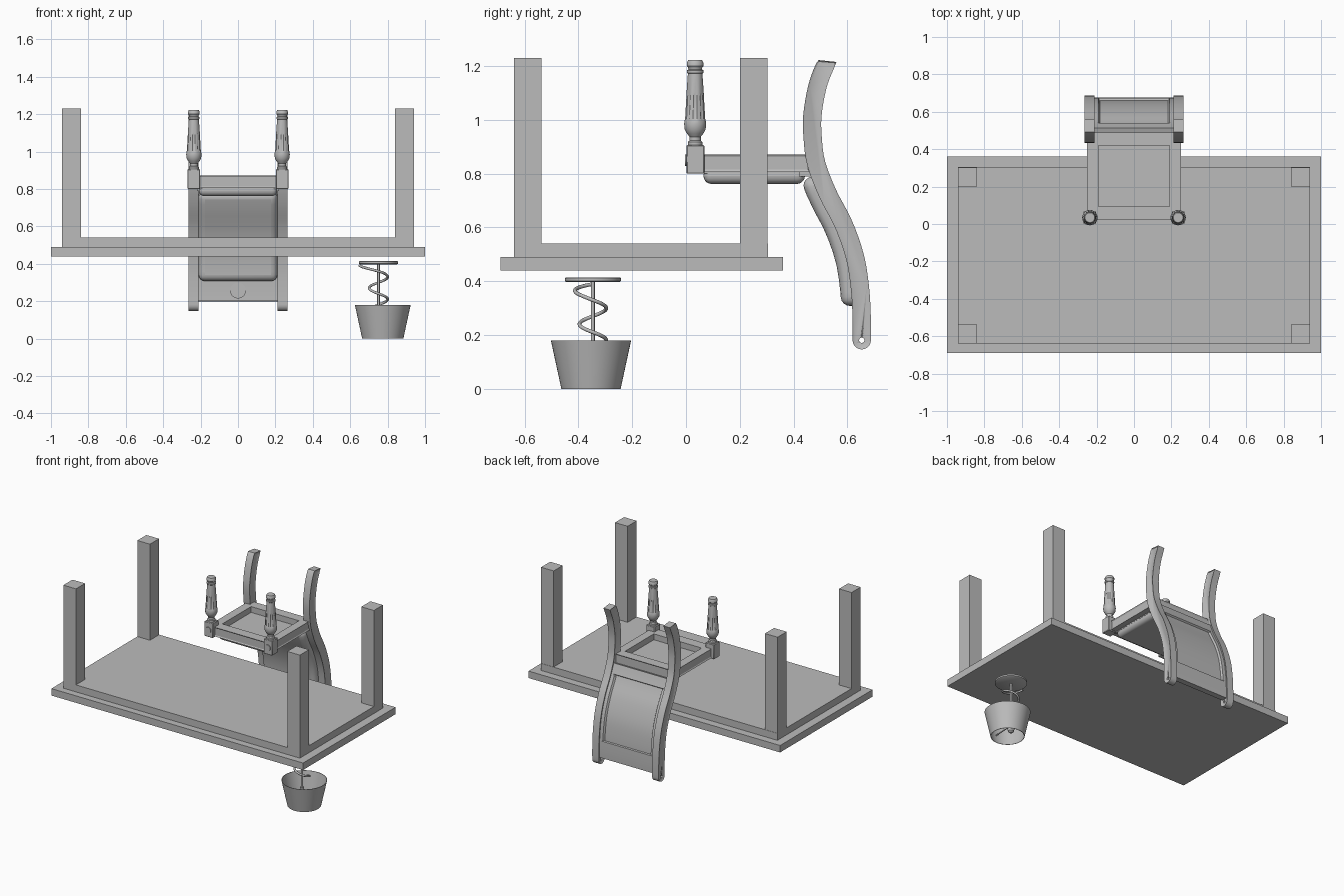
import bpy, bmesh, math
from mathutils import Vector, Matrix

cube = bpy.data.objects.get("Cube")
if cube:
    bpy.data.objects.remove(cube, do_unlink=True)

grey = bpy.data.materials.new("plain grey")
grey.use_nodes = True
grey.diffuse_color = (0.5, 0.5, 0.5, 1)
grey.node_tree.nodes["Principled BSDF"].inputs["Base Color"].default_value = (0.5, 0.5, 0.5, 1)


def finish(bm, name, bevel=0, segments=4, smooth=True):
    bmesh.ops.remove_doubles(bm, verts=bm.verts, dist=0.0001)
    bmesh.ops.recalc_face_normals(bm, faces=bm.faces)
    mesh = bpy.data.meshes.new(name)
    bm.to_mesh(mesh)
    bm.free()
    mesh.materials.append(grey)
    obj = bpy.data.objects.new(name, mesh)
    bpy.context.collection.objects.link(obj)
    if bevel:
        mod = obj.modifiers.new("rounding", 'BEVEL')
        mod.width, mod.segments = bevel, segments
        mod.limit_method, mod.angle_limit = 'ANGLE', math.radians(50)
    if smooth:
        bpy.ops.object.select_all(action='DESELECT')
        obj.select_set(True)
        bpy.context.view_layer.objects.active = obj
        bpy.ops.object.shade_smooth_by_angle(angle=math.radians(35))
    return obj


def box(name, lo, hi, panels=(), bevel=0, segments=4):
    """Box between two corners, with sunken panels on the given sides."""
    bm = bmesh.new()
    lo, hi = Vector(lo), Vector(hi)
    bmesh.ops.create_cube(bm, size=1)
    for v in bm.verts:
        v.co = [(lo[i] + hi[i]) / 2 + v.co[i] * (hi[i] - lo[i]) for i in range(3)]
    bm.normal_update()
    for d in panels:
        faces = [f for f in bm.faces if f.normal.dot(Vector(d)) > 0.9]
        bmesh.ops.inset_individual(bm, faces=faces, thickness=0.011, depth=-0.005)
    return finish(bm, name, bevel, segments, smooth=bevel > 0)


def lathe(name, profile, centre, closed=False, sides=32, flutes=()):
    """Turn a (radius, z) profile; rows listed in flutes get grooves."""
    bm = bmesh.new()
    rings = []
    for i, (r, z) in enumerate(profile):
        ring = []
        for s in range(sides):
            a = 2 * math.pi * s / sides
            k = 0.85 if i in flutes and s % 4 == 0 else 1
            ring.append(bm.verts.new((centre[0] + k * r * math.cos(a),
                                      centre[1] + k * r * math.sin(a), z)))
        rings.append(ring)
    for i in range(len(rings) - (0 if closed else 1)):
        a, b = rings[i], rings[(i + 1) % len(rings)]
        for s in range(sides):
            t = (s + 1) % sides
            bm.faces.new((a[s], a[t], b[t], b[s]))
    if not closed:
        bm.faces.new(rings[0])
        bm.faces.new(rings[-1])
    return finish(bm, name)


def rod(name, start, end, radius, sides=24):
    bm = bmesh.new()
    start, end = Vector(start), Vector(end)
    d = end - start
    m = Matrix.Translation((start + end) / 2) @ d.to_track_quat('Z', 'Y').to_matrix().to_4x4()
    bmesh.ops.create_cone(bm, cap_ends=True, segments=sides, radius1=radius,
                          radius2=radius, depth=d.length, matrix=m)
    return finish(bm, name)


# Centre line of the curved chair back, as (y, z) from top to bottom
SPINE = [(0.526, 1.222), (0.491, 1.134), (0.47, 1.02), (0.471, 0.93), (0.484, 0.837),
         (0.527, 0.725), (0.585, 0.613), (0.628, 0.49), (0.647, 0.37), (0.653, 0.26),
         (0.653, 0.181)]


def dense_spine():
    pts = [Vector(p) for p in SPINE]
    pts = [2 * pts[0] - pts[1]] + pts + [2 * pts[-1] - pts[-2]]
    out = []
    for a, b, c, d in zip(pts, pts[1:], pts[2:], pts[3:]):
        for i in range(12):
            t = i / 12
            out.append(0.5 * (2 * b + (c - a) * t + (2 * a - 5 * b + 4 * c - d) * t * t
                              + (3 * b - a - 3 * c + d) * t ** 3))
    return out + [pts[-2]]


DENSE = dense_spine()


def spine_y(z):
    for a, b in zip(DENSE, DENSE[1:]):
        if b.y <= z <= a.y:
            return a.x + (b.x - a.x) * (a.y - z) / (a.y - b.y)
    return DENSE[0].x if z > DENSE[0].y else DENSE[-1].x


def curved_slab(x0, x1, z0, z1, front, back, count, rounded=False):
    """Slab following the spine, between two offsets from it."""
    rows = []
    for i in range(count + 1):
        z = z0 + (z1 - z0) * i / count
        slope = (spine_y(z - 0.01) - spine_y(z + 0.01)) / 0.02
        rows.append((Vector((spine_y(z), z)), Vector((-1, -slope)).normalized()))
    outline = [p + n * front for p, n in rows]
    if rounded:
        end = rows[-1][0]
        outline += [end + front * Vector((-math.cos(math.pi * k / 12), -math.sin(math.pi * k / 12)))
                    for k in range(1, 12)]
    outline += [p + n * back for p, n in reversed(rows)]
    bm = bmesh.new()
    face = bm.faces.new([bm.verts.new((x0, p.x, min(p.y, 1.222))) for p in outline])
    new = bmesh.ops.extrude_face_region(bm, geom=[face])["geom"]
    bmesh.ops.translate(bm, vec=(x1 - x0, 0, 0),
                        verts=[g for g in new if isinstance(g, bmesh.types.BMVert)])
    bmesh.ops.recalc_face_normals(bm, faces=bm.faces)
    return bm


# Upturned table
box("table_top", (-1, -0.69, 0.44), (1, 0.36, 0.49))
box("table_frame", (-0.94, -0.64, 0.49), (0.94, 0.305, 0.54))
for sx, side in ((-1, "right"), (1, "left")):
    for y0, end in ((-0.64, "front"), (0.2, "back")):
        xs = sorted((sx * 0.84, sx * 0.94))
        box(f"table_{end}_{side}_leg", (xs[0], y0, 0.54), (xs[1], y0 + 0.103, 1.23))

# Chair legs and posts
LEG = [(0.022, 0.90), (0.027, 0.905), (0.027, 0.918), (0.021, 0.923), (0.021, 0.937),
       (0.031, 0.95), (0.039, 0.965), (0.041, 0.985), (0.039, 0.998), (0.038, 1.005),
       (0.033, 1.09), (0.032, 1.1), (0.027, 1.172), (0.031, 1.175), (0.031, 1.184),
       (0.025, 1.187), (0.026, 1.194), (0.031, 1.2), (0.031, 1.212), (0.026, 1.222)]
hole = rod("post_hole_cutter", (-0.4, 0.653, 0.181), (0.4, 0.653, 0.181), 0.01)
hole.hide_render = True
hole.display_type = 'WIRE'
hole.hide_set(True)
for sx, side in ((-1, "right"), (1, "left")):
    x = sx * 0.236
    lathe(f"chair_front_{side}_leg", LEG, (x, 0.034), flutes=(9, 10))
    box(f"chair_front_{side}_block", (x - 0.034, 0.002, 0.8), (x + 0.034, 0.068, 0.906),
        bevel=0.003, segments=1)
    rod(f"block_{side}_rosette", (x, 0.01, 0.85), (x, -0.004, 0.85), 0.022)
    xs = sorted((sx * 0.212, sx * 0.264))
    bm = curved_slab(*xs, 1.222, 0.181, 0.034, -0.034, 40, rounded=True)
    flanks = [f for f in bm.faces if abs(f.normal.x) > 0.9]
    bmesh.ops.inset_individual(bm, faces=flanks, thickness=0.006, depth=-0.004)
    post = finish(bm, f"chair_back_{side}_post")
    cut = post.modifiers.new("hole", 'BOOLEAN')
    cut.operation, cut.object = 'DIFFERENCE', hole
    # Side rail
    xs = sorted((sx * 0.19, sx * 0.25))
    box(f"seat_{side}_rail", (xs[0], 0.06, 0.807), (xs[1], 0.46, 0.872), panels=[(sx, 0, 0)])

# Chair seat
box("seat_front_rail", (-0.21, 0.022, 0.807), (0.21, 0.094, 0.872), panels=[(0, -1, 0)])
box("seat_back_rail", (-0.22, 0.42, 0.79), (0.22, 0.49, 0.872), panels=[(0, 1, 0)])
box("seat_board", (-0.21, 0.06, 0.8), (0.21, 0.45, 0.83))
box("seat_cushion", (-0.21, 0.065, 0.762), (0.21, 0.442, 0.822), bevel=0.036, segments=5)

# Chair back with sunken rear panel
bm = curved_slab(-0.215, 0.215, 0.81, 0.2, 0.02, -0.022, 24)
rear = [f for f in bm.faces if f.normal.y > 0.5 and 0.31 < f.calc_center_median().z < 0.77]
bmesh.ops.inset_region(bm, faces=rear, thickness=0.025, depth=0)
bmesh.ops.inset_region(bm, faces=rear, thickness=0.008, depth=-0.012)
finish(bm, "chair_back_board")
finish(curved_slab(-0.211, 0.211, 0.8, 0.31, 0.074, -0.008, 9), "chair_back_cushion", bevel=0.034)
rod("back_rosette", (0, 0.65, 0.257), (0, 0.625, 0.257), 0.042, 32)

# Hanging lamp with coiled stem
LX, LY = 0.751, -0.346
SX, SY = 0.774, -0.353
lathe("lamp_base", [(0.098, 0.397), (0.104, 0.401), (0.104, 0.412), (0.1, 0.415)], (LX, LY), sides=48)
rod("lamp_stem", (LX, LY, 0.06), (LX, LY, 0.4), 0.007, 12)
lathe("lamp_shade", [(0.11, 0), (0.149, 0.18), (0.146, 0.18), (0.107, 0)], (SX, SY),
      closed=True, sides=48)
lathe("lamp_bulb", [(0.014, 0.12), (0.016, 0.08), (0.022, 0.06), (0.02, 0.042), (0.008, 0.032)],
      (LX, LY), sides=16)
for k in range(3):
    a = 2 * math.pi * k / 3 + 0.5
    rod(f"shade_spoke_{k + 1}", (LX, LY, 0.085),
        (SX + 0.12 * math.cos(a), SY + 0.12 * math.sin(a), 0.06), 0.004, 8)

coil = bpy.data.curves.new("lamp_coil", 'CURVE')
coil.dimensions = '3D'
coil.bevel_depth, coil.bevel_resolution = 0.007, 3
coil.use_fill_caps = True
spline = coil.splines.new('POLY')
STEPS = 72
spline.points.add(STEPS)
for i, p in enumerate(spline.points):
    t = i / STEPS
    a = math.pi * (1 + 3.6 * t)
    r = 0.05 + 0.05 * max(0, 1 - t * 4) ** 1.5
    p.co = (LX + r * math.cos(a), LY + r * math.sin(a), 0.39 - 0.215 * t, 1)
spline.use_smooth = True
coil.materials.append(grey)
bpy.context.collection.objects.link(bpy.data.objects.new("lamp_coil", coil))
